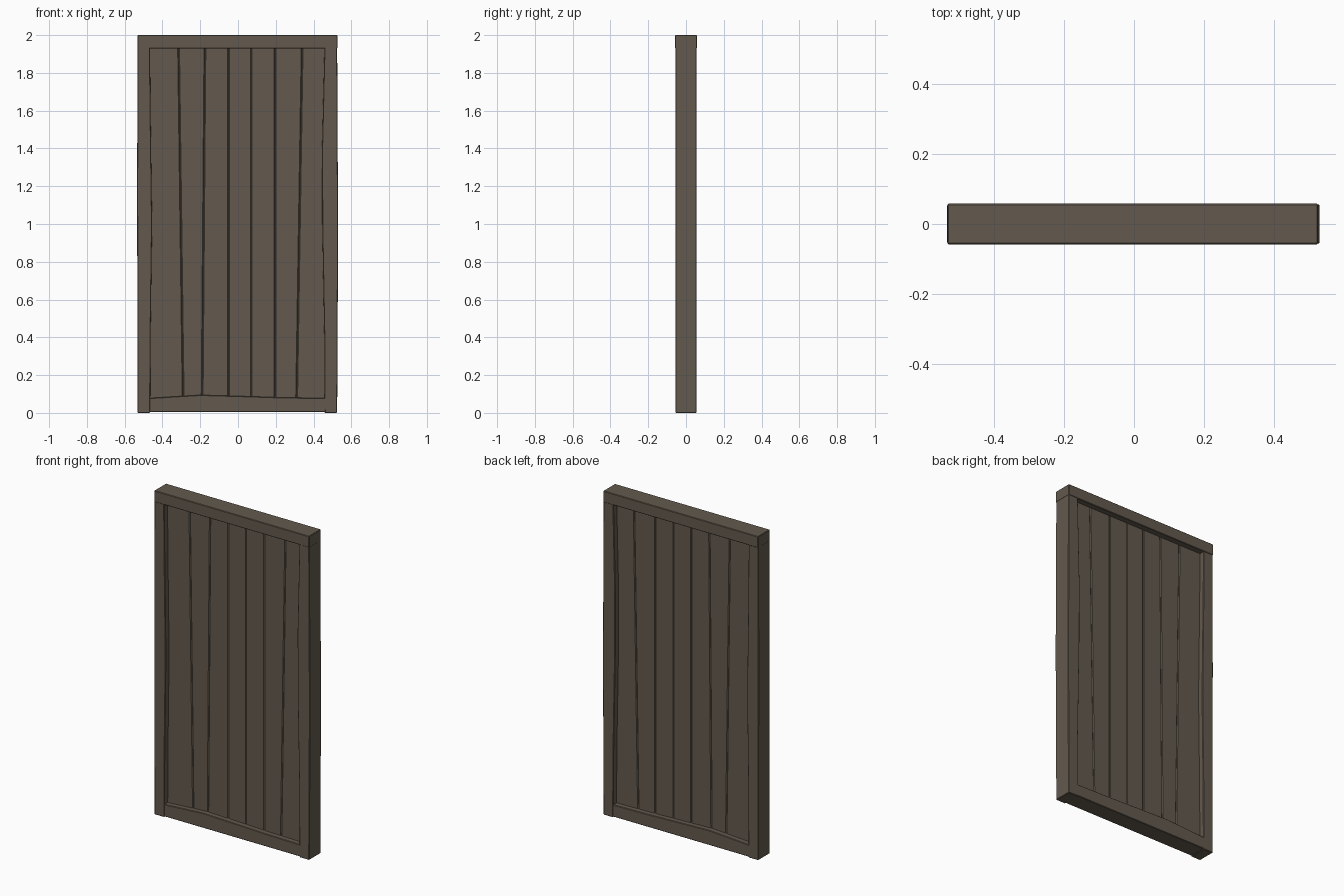
import bpy, bmesh

if "Cube" in bpy.data.objects:
    bpy.data.objects.remove(bpy.data.objects["Cube"])

wood = bpy.data.materials.new("dark_weathered_wood")
wood.diffuse_color = (0.125, 0.101, 0.075, 1)
wood.use_nodes = True
wood.node_tree.nodes["Principled BSDF"].inputs["Base Color"].default_value = wood.diffuse_color


def board(name, outline, y0, y1, bevel=0.003):
    """Extrude an x/z outline from y0 to y1 and chamfer its sharp edges."""
    bm = bmesh.new()
    rings = [[bm.verts.new((x, y, z)) for x, z in outline] for y in (y0, y1)]
    bm.faces.new(rings[0])
    bm.faces.new(rings[1][::-1])
    n = len(outline)
    for i in range(n):
        j = (i + 1) % n
        bm.faces.new((rings[0][i], rings[1][i], rings[1][j], rings[0][j]))
    bmesh.ops.recalc_face_normals(bm, faces=bm.faces[:])
    mesh = bpy.data.meshes.new(name)
    bm.to_mesh(mesh)
    bm.free()
    mesh.materials.append(wood)
    ob = bpy.data.objects.new(name, mesh)
    bpy.context.collection.objects.link(ob)
    mod = ob.modifiers.new("chamfer", "BEVEL")
    mod.width = bevel
    mod.segments = 1
    mod.limit_method = "ANGLE"
    return ob


# Side posts, inner edges slightly bowed
board("left_post", [(-0.532, 0), (-0.465, 0), (-0.463, 0.4), (-0.455, 1.0),
                    (-0.463, 1.6), (-0.466, 1.94), (-0.532, 1.94),
                    (-0.534, 1.2)], -0.056, 0.055)
board("right_post", [(0.459, 0), (0.525, 0), (0.530, 0.95), (0.525, 1.94),
                     (0.458, 1.94), (0.445, 1.4), (0.446, 1.0),
                     (0.457, 0.4)], -0.056, 0.056)

# Top beam over the posts
board("top_beam", [(-0.533, 1.93), (0.526, 1.93), (0.526, 2.0), (-0.533, 2.0)],
      -0.058, 0.058)

# Bottom rail with an uneven upper edge
board("bottom_rail", [(-0.475, 0.004), (0.47, 0.004), (0.47, 0.078),
                      (0.22, 0.082), (0.04, 0.088), (-0.2, 0.095),
                      (-0.3, 0.089), (-0.475, 0.078)], -0.054, 0.054)

# Recessed planks with slanted joints
top = [-0.50, -0.315, -0.175, -0.05, 0.07, 0.195, 0.34, 0.49]
bottom = [-0.50, -0.29, -0.19, -0.05, 0.07, 0.195, 0.31, 0.49]
for i in range(7):
    board(f"plank_{i + 1}", [(bottom[i], 0.05), (bottom[i + 1], 0.05),
                             (top[i + 1], 1.96), (top[i], 1.96)],
          -0.022, 0.022, 0.005)
